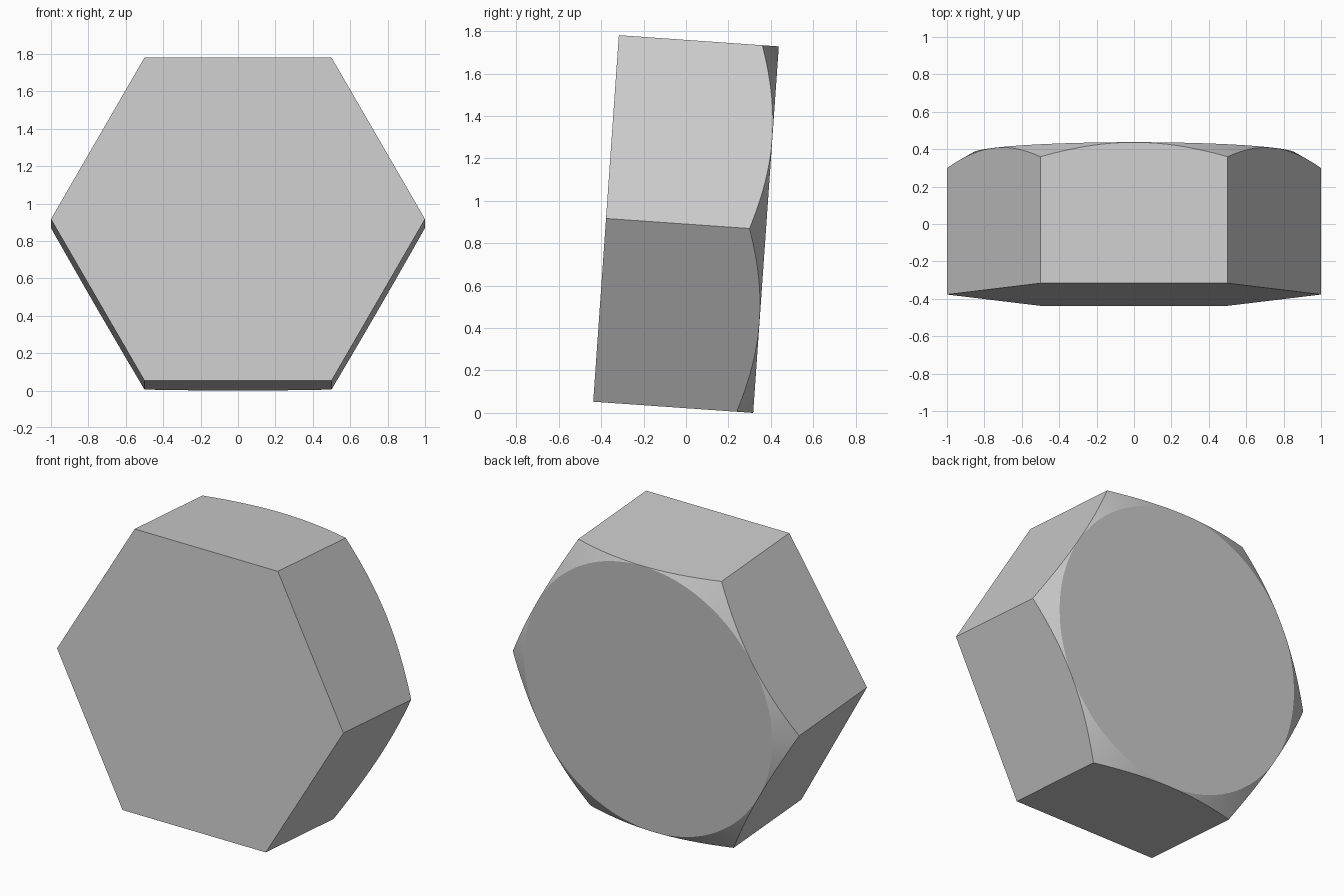
import bpy, bmesh
from math import sin, cos, tan, pi, radians
from mathutils import Matrix

if "Cube" in bpy.data.objects:
    bpy.data.objects.remove(bpy.data.objects["Cube"])

SIDES, STEPS = 6, 16           # hexagon, arc segments per side
APOTHEM = cos(pi / SIDES)      # corner radius is 1
HEIGHT = 0.756
CHAMFER = tan(radians(30))
TILT = radians(4)

bm = bmesh.new()
count = SIDES * STEPS

# Flat front outline, chamfer curve on the sides, and round back face
base = [bm.verts.new((cos(k * pi / 3), sin(k * pi / 3), 0)) for k in range(SIDES)]
curve, circle = [], []
for i in range(count):
    a = 2 * pi * i / count
    local = 2 * pi * (i % STEPS) / count - pi / SIDES
    r = APOTHEM / cos(local)
    flat_r = APOTHEM - 0.001
    curve.append(bm.verts.new((r * cos(a), r * sin(a), HEIGHT - (r - flat_r) * CHAMFER)))
    circle.append(bm.verts.new((flat_r * cos(a), flat_r * sin(a), HEIGHT)))

bm.faces.new(base[::-1])
bm.faces.new(circle)
for k in range(SIDES):         # six flats with arched back edges
    arc = [curve[(k * STEPS + j) % count] for j in range(STEPS + 1)]
    bm.faces.new([base[k], base[(k + 1) % SIDES]] + arc[::-1])
for i in range(count):         # conical chamfer
    j = (i + 1) % count
    bm.faces.new((curve[i], curve[j], circle[j], circle[i]))

# Lay the axis toward the back, tilt it, then rest and centre it
bm.transform(Matrix.Rotation(-pi / 2 - TILT, 4, 'X'))
ys = [v.co.y for v in bm.verts]
zmin = min(v.co.z for v in bm.verts)
bm.transform(Matrix.Translation((0, -(min(ys) + max(ys)) / 2, -zmin)))
bmesh.ops.recalc_face_normals(bm, faces=bm.faces)

mesh = bpy.data.meshes.new("hex_head")
bm.to_mesh(mesh)
bm.free()
head = bpy.data.objects.new("hex_head", mesh)
bpy.context.collection.objects.link(head)
bpy.context.view_layer.objects.active = head
head.select_set(True)
bpy.ops.object.shade_smooth_by_angle(angle=radians(20))
